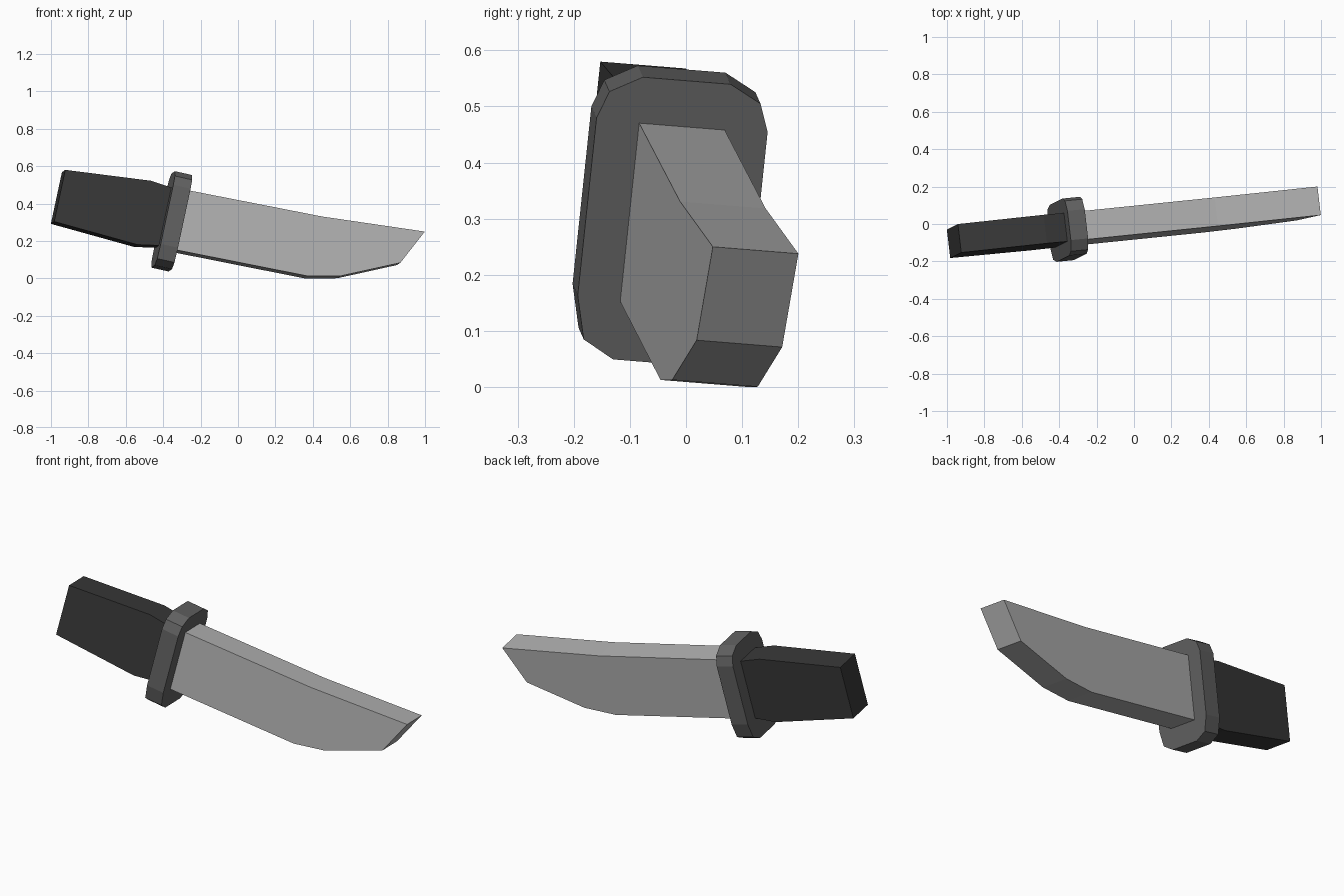
import bpy, bmesh
from mathutils import Matrix, Vector

if "Cube" in bpy.data.objects:
    bpy.data.objects.remove(bpy.data.objects["Cube"])

# Knife frame: length axis u, thickness axis v, height axis w
v = Vector((-0.117, 0.99, -0.08)).normalized()
w = Vector((0.208, 0.104, 0.972)).normalized()
u = v.cross(w).normalized()
w = u.cross(v)
FRAME = Matrix((u, v, w)).transposed().to_4x4()
MID = -0.0125   # middle plane of the knife along v
HALF = 0.077    # half thickness of blade and handle


def prism(name, points, offset, grey):
    """Extrude a closed outline by an offset, in the knife frame."""
    bm = bmesh.new()
    face = bm.faces.new([bm.verts.new(p) for p in points])
    ext = bmesh.ops.extrude_face_region(bm, geom=[face], use_keep_orig=True)
    verts = [g for g in ext["geom"] if isinstance(g, bmesh.types.BMVert)]
    bmesh.ops.translate(bm, verts=verts, vec=offset)
    bmesh.ops.recalc_face_normals(bm, faces=bm.faces)
    bm.transform(FRAME)
    mesh = bpy.data.meshes.new(name)
    bm.to_mesh(mesh)
    bm.free()
    mat = bpy.data.materials.new(name + "_grey")
    mat.diffuse_color = (grey, grey, grey, 1)
    mat.use_nodes = True
    mat.node_tree.nodes["Principled BSDF"].inputs["Base Color"].default_value = mat.diffuse_color
    mesh.materials.append(mat)
    obj = bpy.data.objects.new(name, mesh)
    bpy.context.collection.objects.link(obj)
    return obj


def side_profile(name, profile, grey):
    points = [(a, MID - HALF, c) for a, c in profile]
    return prism(name, points, (0, 2 * HALF, 0), grey)


# Blade: straight spine rising to the tip, curved belly
side_profile("blade", [(-0.366, 0.394), (0.363, 0.414), (0.920, 0.456),
                       (0.827, 0.264), (0.527, 0.124), (0.354, 0.085),
                       (-0.366, 0.067)], 0.45)

# Handle: slightly swollen towards the guard
side_profile("handle", [(-1.038, 0.356), (-0.575, 0.400), (-0.461, 0.388),
                        (-0.461, 0.070), (-0.575, 0.049), (-1.038, 0.072)], 0.04)

# Guard: rounded plate, mirrored half outline
half = [(0.079, 0.478), (0.136, 0.447), (0.154, 0.397),
        (0.154, 0.072), (0.135, -0.007), (0.079, -0.039)]
outline = half + [(-b, c) for b, c in reversed(half)]
prism("guard", [(-0.461, MID + b, c) for b, c in outline], (0.095, 0, 0), 0.12)
